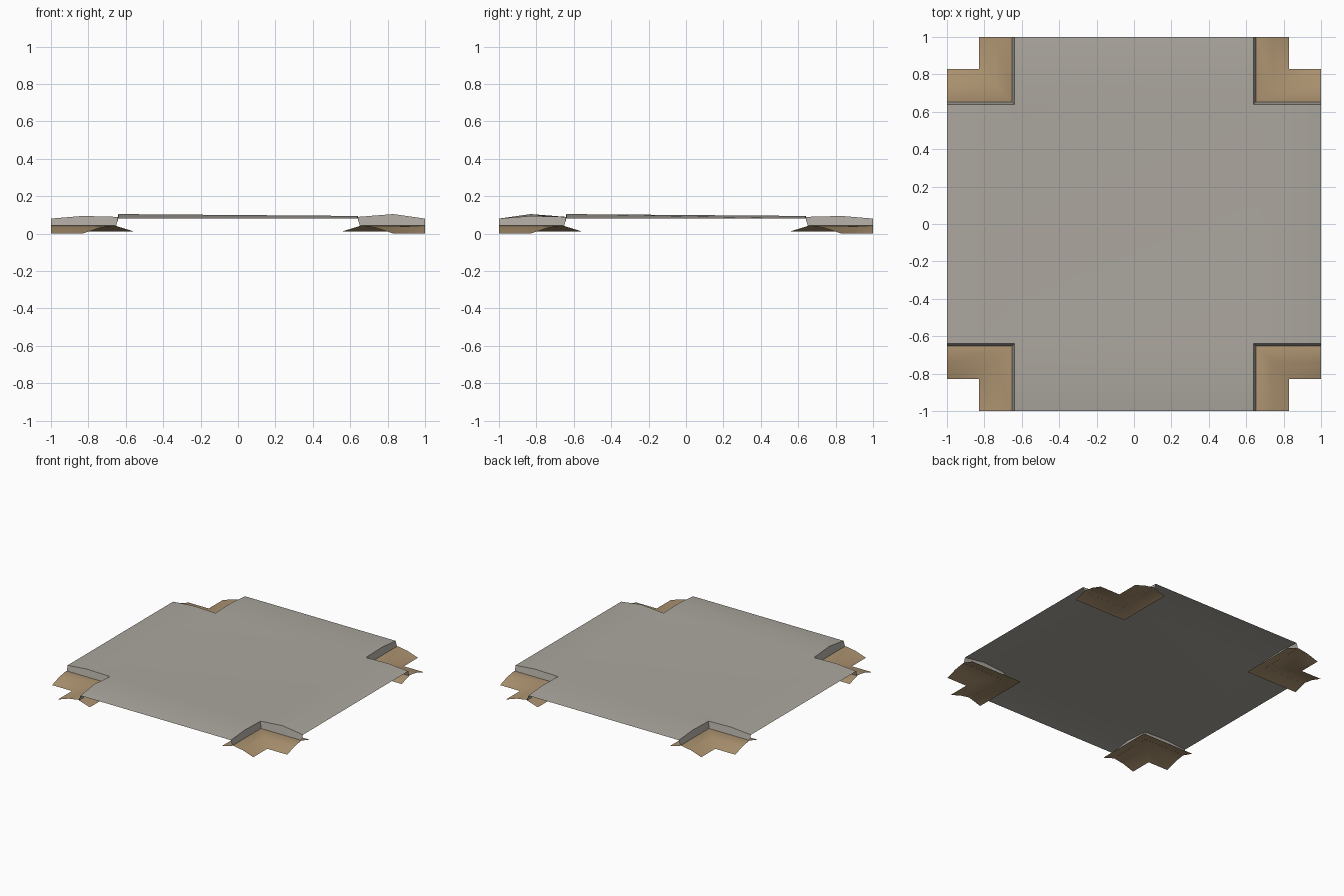
import bpy
import bmesh
import math

cube = bpy.data.objects.get("Cube")
if cube:
    bpy.data.objects.remove(cube, do_unlink=True)


def make_material(name, rgb):
    mat = bpy.data.materials.new(name)
    mat.use_nodes = True
    mat.diffuse_color = (*rgb, 1)
    mat.node_tree.nodes["Principled BSDF"].inputs["Base Color"].default_value = (*rgb, 1)
    return mat


stone = make_material("warm grey stone", (0.41, 0.385, 0.345))
sand = make_material("sand", (0.42, 0.295, 0.165))

EDGE, CREST, INNER = 1.0, 0.83, 0.64


def height(x, y):
    """Surface height of the paving at one of its grid points."""
    far = max(abs(x), abs(y))
    if far == EDGE:
        return 0.08
    if (x, y) in ((-INNER, -CREST), (CREST, -INNER)):
        return 0.104
    return 0.094 if far == CREST else 0.089


def finish(name, bm, mat, angle):
    mesh = bpy.data.meshes.new(name)
    bm.to_mesh(mesh)
    bm.free()
    mesh.materials.append(mat)
    obj = bpy.data.objects.new(name, mesh)
    bpy.context.collection.objects.link(obj)
    bpy.ops.object.select_all(action="DESELECT")
    obj.select_set(True)
    bpy.context.view_layer.objects.active = obj
    bpy.ops.object.shade_smooth_by_angle(angle=math.radians(angle))
    return obj


def bridge_rows(bm, rows, flip):
    """Skin neighbouring rows of points with quads."""
    verts = [[bm.verts.new(p) for p in row] for row in rows]
    for a, b in zip(verts, verts[1:]):
        for j in range(len(a) - 1):
            quad = [a[j], a[j + 1], b[j + 1], b[j]]
            bm.faces.new(quad[::-1] if flip else quad)


# Cross-shaped paving: a grid with its corner cells left out
bm = bmesh.new()
lines = [-EDGE, -CREST, -INNER, INNER, CREST, EDGE]
grid = {(x, y): bm.verts.new((x, y, height(x, y)))
        for x in lines for y in lines if min(abs(x), abs(y)) <= INNER}
for x0, x1 in zip(lines, lines[1:]):
    for y0, y1 in zip(lines, lines[1:]):
        cell = [(x0, y0), (x1, y0), (x1, y1), (x0, y1)]
        if all(c in grid for c in cell):
            bm.faces.new([grid[c] for c in cell])
finish("paving", bm, stone, 30)

# Each corner: a kerb wall below the paving edge and a sandy bank beneath it
BANK = [(0.83, 0.0), (0.74, 0.03), (0.66, 0.043), (0.56, 0.012)]
for side, sx in (("left", 1), ("right", -1)):
    for end, sy in (("front", -1), ("back", 1)):
        flip = sx * sy < 0

        def bend(d, stops):
            """Points of an L-shaped path at distance d from the middle."""
            path = [(s, d) for s in stops] + [(d, d)] + [(d, s) for s in reversed(stops)]
            return [(sx * x, sy * y) for x, y in path]

        top = [(x, y, height(x, y)) for x, y in bend(INNER, [EDGE, CREST])]
        foot = [(x, y, 0.04) for x, y in bend(INNER + 0.012, [EDGE, CREST])]
        bm = bmesh.new()
        bridge_rows(bm, [foot, top], flip)
        finish(f"{end}_{side}_kerb", bm, stone, 30)

        bm = bmesh.new()
        bridge_rows(bm, [[(x, y, z) for x, y in bend(d, [EDGE])] for d, z in BANK], flip)
        finish(f"{end}_{side}_bank", bm, sand, 30)
